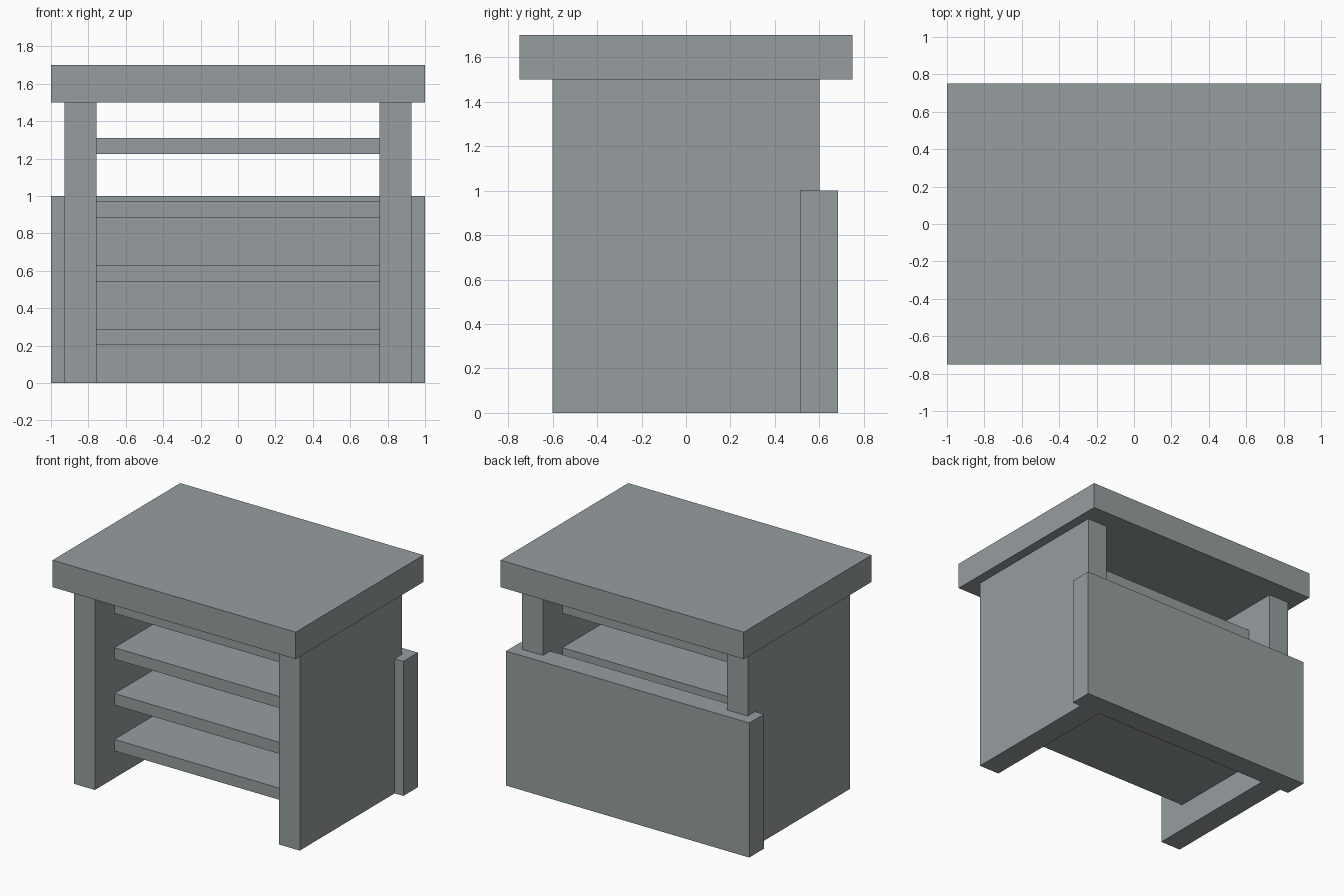
import bpy
import bmesh

cube = bpy.data.objects.get("Cube")
if cube:
    bpy.data.objects.remove(cube, do_unlink=True)

# Single grey finish
grey = bpy.data.materials.new("grey")
grey.use_nodes = True
colour = (0.305, 0.337, 0.347, 1)
grey.diffuse_color = colour
grey.node_tree.nodes["Principled BSDF"].inputs["Base Color"].default_value = colour


def box(name, low, high):
    """Flat-faced box between two opposite corners."""
    bm = bmesh.new()
    bmesh.ops.create_cube(bm, size=1)
    for v in bm.verts:
        v.co = [(a + b) / 2 + c * (b - a) for a, b, c in zip(low, high, v.co)]
    mesh = bpy.data.meshes.new(name)
    bm.to_mesh(mesh)
    bm.free()
    mesh.materials.append(grey)
    obj = bpy.data.objects.new(name, mesh)
    bpy.context.collection.objects.link(obj)
    return obj


# Overhanging counter top
box("counter_top", (-1, -0.75, 1.5), (1, 0.75, 1.7))

# Upright side panels
box("left_side_panel", (0.757, -0.6, 0), (0.928, 0.6, 1.5))
box("right_side_panel", (-0.928, -0.6, 0), (-0.757, 0.6, 1.5))

# Low back panel, wrapped around the rear edges of the sides
box("back_panel", (-1, 0.514, 0), (1, 0.685, 1))

# Evenly spaced shelves
for i in range(4):
    z = 0.202 + i * 0.341
    box(f"shelf_{i + 1}", (-0.757, -0.37, z), (0.757, 0.37, z + 0.086))
